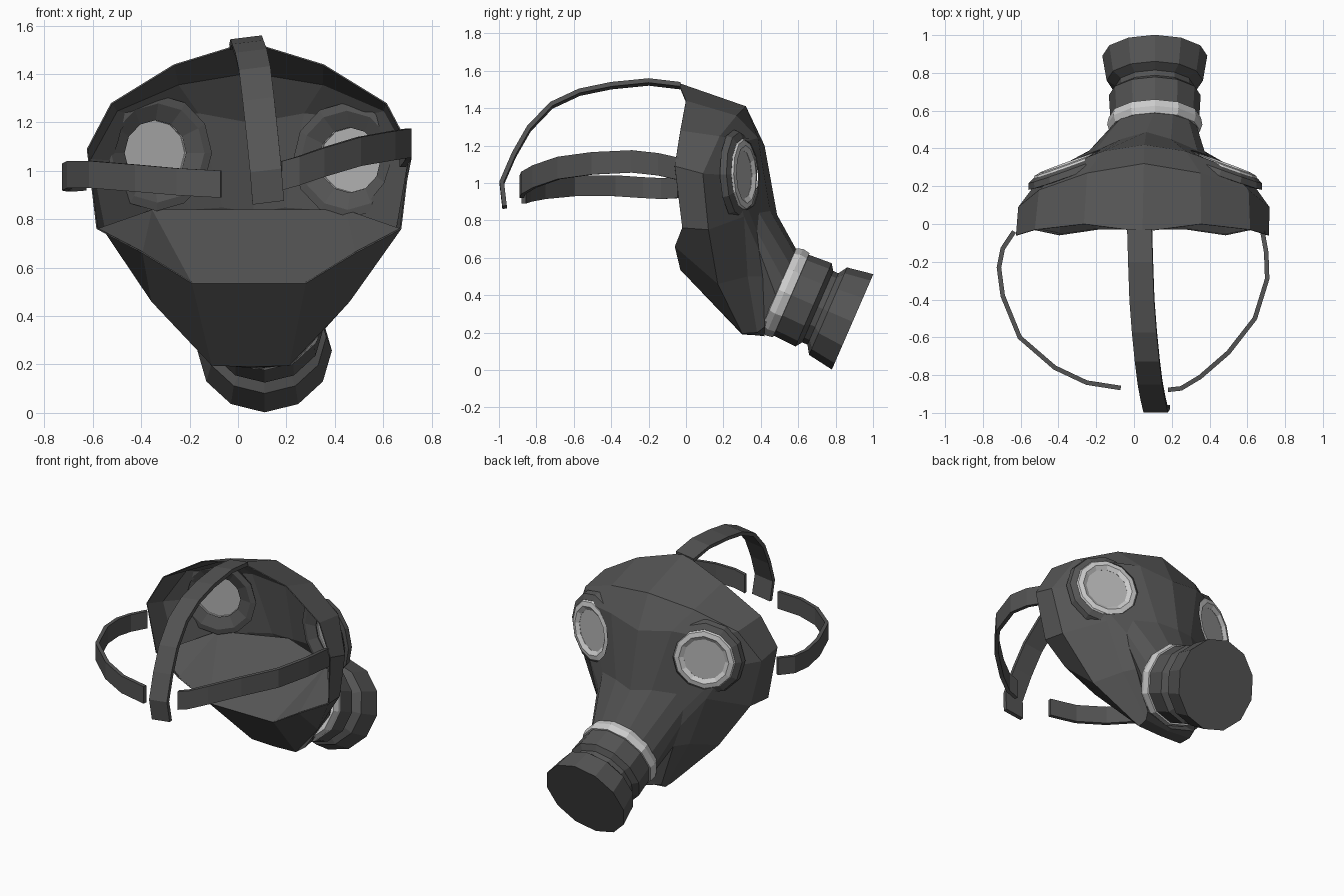
import bpy, bmesh
from math import sin, cos, pi
from mathutils import Vector

if "Cube" in bpy.data.objects:
    bpy.data.objects.remove(bpy.data.objects["Cube"])


def material(name, v):
    m = bpy.data.materials.new(name)
    m.diffuse_color = (v, v, v, 1)
    m.use_nodes = True
    m.node_tree.nodes["Principled BSDF"].inputs["Base Color"].default_value = m.diffuse_color
    return m


RUBBER = material("dark_rubber", 0.09)
METAL = material("pale_metal", 0.55)
GLASS = material("grey_glass", 0.45)


def make(name, verts, faces, mat):
    me = bpy.data.meshes.new(name)
    me.from_pydata([tuple(v) for v in verts], [], faces)
    me.materials.append(mat)
    ob = bpy.data.objects.new(name, me)
    bpy.context.collection.objects.link(ob)
    return ob


def lathe(name, profile, origin, axis, n, mat, ring=False):
    """Revolve (radius, height) points round an axis; ring closes the profile, otherwise ends are capped."""
    q = Vector(axis).to_track_quat('Z', 'Y')
    verts = [Vector(origin) + q @ Vector((r * cos(2 * pi * j / n), r * sin(2 * pi * j / n), h))
             for r, h in profile for j in range(n)]
    p = len(profile)
    faces = [(i * n + j, i * n + (j + 1) % n, (i + 1) % p * n + (j + 1) % n, (i + 1) % p * n + j)
             for i in range(p if ring else p - 1) for j in range(n)]
    if not ring:
        faces += [list(range(n))[::-1], [(p - 1) * n + j for j in range(n)]]
    ob = make(name, verts, faces, mat)
    bm = bmesh.new()
    bm.from_mesh(ob.data)
    bmesh.ops.recalc_face_normals(bm, faces=bm.faces)
    bm.to_mesh(ob.data)
    bm.free()
    return ob


def strap(name, path, across):
    """Flat band following a path, with its width along 'across'."""
    a = Vector(across)
    verts = [Vector(p) + s * a for p in path for s in (-1, 1)]
    ob = make(name, verts, [(2 * i, 2 * i + 1, 2 * i + 3, 2 * i + 2) for i in range(len(path) - 1)], RUBBER)
    m = ob.modifiers.new("thickness", 'SOLIDIFY')
    m.thickness, m.offset = 0.024, 0


# Filter axis, shared by the snout and the canister
FC, FA = Vector((0.11, 0.535, 0.412)), Vector((0, 0.92, -0.4)).normalized()
FU = Vector((0, 0.4, 0.92)).normalized()

# Face shell: half loops from top centre to chin, mirrored about each loop's centre
rim = [(0, -.04, 1.535), (.31, 0, 1.44), (.57, -.03, 1.28), (.67, -.06, 1.09),
       (.63, -.02, .76), (.44, -.06, .66), (.235, -.03, .535), (0, -.03, .535)]
side = [(0, .32, 1.41), (.30, .27, 1.36), (.555, .18, 1.25), (.665, .09, 1.05),
        (.605, .12, .75), (.41, .17, .46), (.16, .30, .195), (0, .30, .19)]
brow = [(0, .42, 1.2), (.22, .385, 1.24), (.42, .31, 1.22), (.54, .26, 1.04),
        (.42, .31, .82), (.31, .33, .50), (.17, .38, .20), (0, .38, .185)]
nose = [(0, .487, .83), (.13, .45, .85), (.27, .39, .84), (.31, .38, .74),
        (.30, .39, .64), (.26, .41, .50), (.18, .42, .23), (0, .42, .18)]
snout = []
for k in range(8):
    p = Vector((0, FC.y, FC.z)) - FA * 0.03 + FU * 0.225 * cos(pi * k / 7)
    snout.append((0.225 * sin(pi * k / 7), p.y, p.z))


def full(loop, cx):
    return [(cx + x, y, z) for x, y, z in loop] + [(cx - x, y, z) for x, y, z in loop[6:0:-1]]


loops = [full(l, c) for l, c in ((rim, .045), (side, .052), (brow, .055), (nose, .065), (snout, .11))]
N = 14
shell = make("face_shell", sum(loops, []),
             [(i * N + k, i * N + (k + 1) % N, (i + 1) * N + (k + 1) % N, (i + 1) * N + k)
              for i in range(4) for k in range(N)], RUBBER)
m = shell.modifiers.new("thickness", 'SOLIDIFY')
m.thickness, m.offset = 0.006, -1

# Sloping floor inside the chin
fv = [(0, .46, .84)] + [v for s in (1, -1) for v in
      [(s * .40, .30, .84)] + [(s * x, y, z) for x, y, z in rim[4:7]]]
fv = [(x + .045, y, z) for x, y, z in fv]
make("chin_floor", fv, [(1, 2, 3), (1, 3, 4), (5, 7, 6), (5, 8, 7), (0, 1, 4, 8, 5)], RUBBER)

# Eyepieces: hole in the shell, rubber mount, pale rim and lens
cutters = []
for tag, s, x, z in (("left", -1, -0.345, 1.075), ("right", 1, 0.465, 1.045)):
    o, a = (x, 0.295, z), (s * 0.34, 0.94, 0.03)
    cut = lathe(tag + "_eye_cutter", [(.19, -.14), (.19, .16)], o, a, 12, RUBBER)
    cut.hide_render = True
    cutters.append(cut)
    b = shell.modifiers.new("eye_hole", 'BOOLEAN')
    b.operation, b.solver, b.object = 'DIFFERENCE', 'EXACT', cut
    lathe(tag + "_eye_mount", [(.205, -.04), (.24, -.035), (.228, -.002), (.195, .014), (.15, .01), (.135, -.01)],
          o, a, 12, RUBBER, ring=True)
    lathe(tag + "_eye_rim", [(.198, .006), (.185, .024), (.155, .03), (.13, .014), (.135, .0)],
          o, a, 12, METAL, ring=True)
    lathe(tag + "_eye_lens", [(.14, .004), (.14, .012)], o, a, 12, GLASS)

bpy.context.view_layer.objects.active = shell
for mod in [md.name for md in shell.modifiers]:
    bpy.ops.object.modifier_apply(modifier=mod)
for c in cutters:
    bpy.data.objects.remove(c)

# Filter canister and its clamp ring
lathe("filter_canister", [(.21, -.02), (.235, .02), (.243, .16), (.208, .185), (.208, .215), (.255, .245), (.278, .388)],
      FC, FA, 12, RUBBER)
lathe("filter_clamp", [(.215, -.05), (.24, -.045), (.252, -.01), (.245, .03), (.21, .035)],
      FC, FA, 12, METAL, ring=True)

# Head straps
strap("top_strap", [(.03, -.03, 1.52), (.035, -.2, 1.54), (.042, -.4, 1.52), (.055, -.57, 1.485), (.07, -.72, 1.415),
                    (.085, -.84, 1.29), (.1, -.92, 1.15), (.115, -.985, 1.0), (.125, -.97, .87)], (.065, 0, 0.008))
strap("left_strap", [(-.635, -.04, .975), (-.695, -.13, .97), (-.715, -.23, .975), (-.695, -.38, .985),
                     (-.605, -.6, .985), (-.42, -.76, .97), (-.25, -.84, .955), (-.07, -.868, .945)], (0, 0, .056))
strap("right_strap", [(.68, -.04, 1.075), (.7, -.15, 1.1), (.705, -.29, 1.115), (.64, -.5, 1.105),
                      (.5, -.68, 1.08), (.35, -.81, 1.035), (.25, -.87, 1.0), (.18, -.878, .98)], (0, 0, .06))
